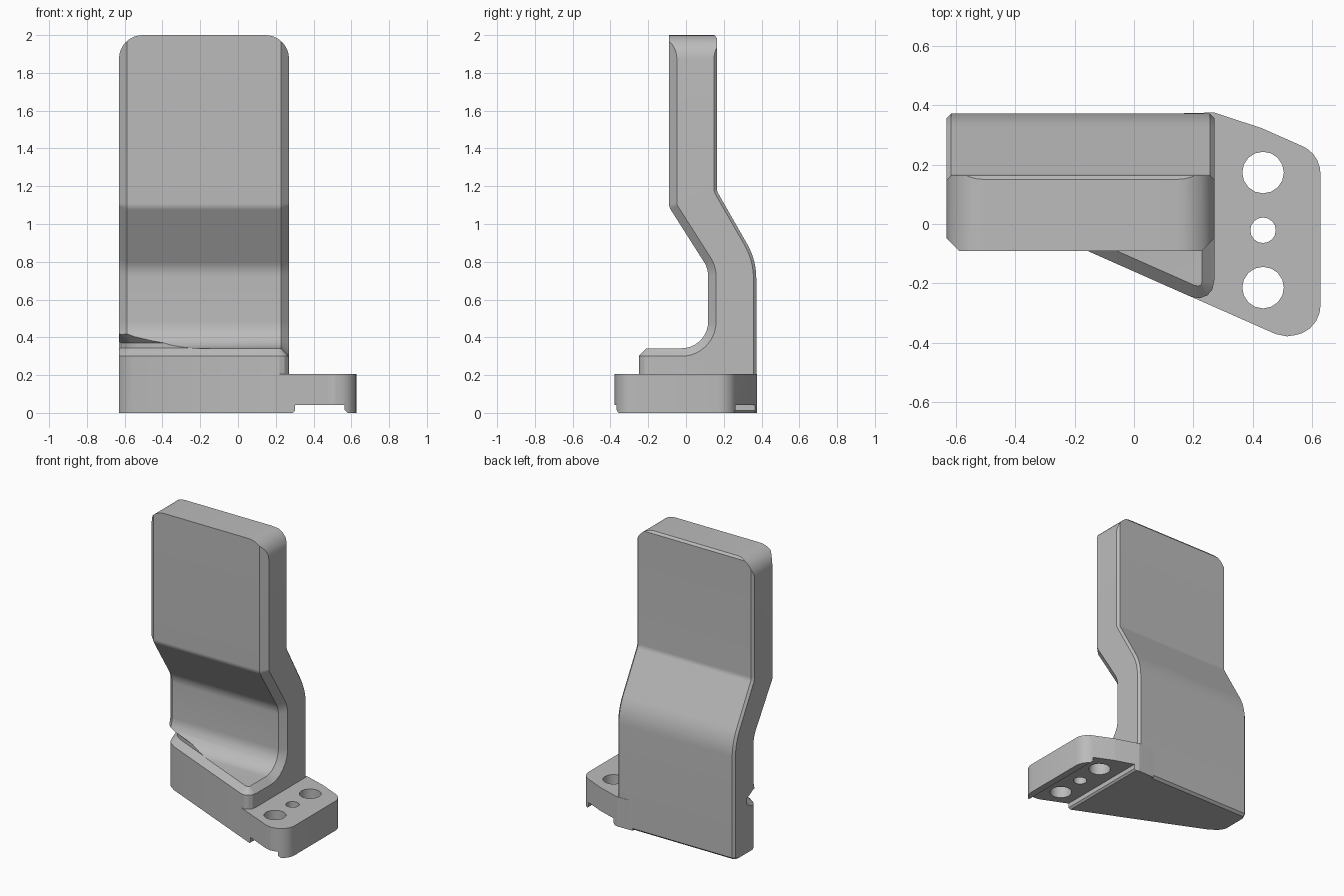
import bpy, math
from mathutils import Vector

if "Cube" in bpy.data.objects:
    bpy.data.objects.remove(bpy.data.objects["Cube"], do_unlink=True)

grey = bpy.data.materials.new("plain grey")
grey.use_nodes = True
COLOUR = (0.5, 0.5, 0.5, 1)
grey.diffuse_color = COLOUR
grey.node_tree.nodes["Principled BSDF"].inputs["Base Color"].default_value = COLOUR


def arc(cx, cy, r, start, end, steps=8):
    """Points on an arc, angles in degrees."""
    angles = [math.radians(start + (end - start) * i / steps) for i in range(steps + 1)]
    return [(cx + r * math.cos(a), cy + r * math.sin(a)) for a in angles]


def rounded(points, radii, steps=6):
    """Round each corner of an open path that has a radius."""
    out = [points[0]]
    for p, c, n, r in zip(points, points[1:], points[2:], radii):
        p, c, n = Vector(p), Vector(c), Vector(n)
        u, v = (p - c).normalized(), (n - c).normalized()
        half = u.angle(v) / 2
        reach = r / math.tan(half)
        a, b = c + u * reach, c + v * reach
        centre = c + (u + v).normalized() * (r / math.sin(half))
        for i in range(steps + 1):
            ray = (a.lerp(b, i / steps) - centre).normalized()
            out.append(tuple(centre + ray * r))
    return out + [points[-1]]


def inset(points, amounts):
    """Move each edge of a counter-clockwise polygon inwards by its own amount."""
    pts = [Vector(p) for p in points]
    lines = []
    for i, p in enumerate(pts):
        d = (pts[(i + 1) % len(pts)] - p).normalized()
        lines.append((p + Vector((-d.y, d.x)) * amounts[i], d))
    out = []
    for i in range(len(pts)):
        (p, d), (q, e) = lines[i - 1], lines[i]
        cross = d.x * e.y - d.y * e.x
        if abs(cross) < 1e-4:
            out.append(tuple(q))
        else:
            w = q - p
            out.append(tuple(p + d * ((w.x * e.y - w.y * e.x) / cross)))
    return out


def loft(name, layers, place):
    """Skin matching polygons; each layer is (level, points)."""
    n = len(layers[0][1])
    verts = [place(a, b, level) for level, pts in layers for a, b in pts]
    faces = [list(range(n))[::-1], list(range(len(verts) - n, len(verts)))]
    for k in range(len(layers) - 1):
        for i in range(n):
            j = (i + 1) % n
            faces.append([k * n + i, k * n + j, k * n + n + j, k * n + n + i])
    mesh = bpy.data.meshes.new(name)
    mesh.from_pydata(verts, [], faces)
    obj = bpy.data.objects.new(name, mesh)
    bpy.context.collection.objects.link(obj)
    mesh.materials.append(grey)
    select(obj)
    bpy.ops.object.mode_set(mode="EDIT")
    bpy.ops.mesh.select_all(action="SELECT")
    bpy.ops.mesh.normals_make_consistent(inside=False)
    bpy.ops.object.mode_set(mode="OBJECT")
    return obj


def select(obj):
    bpy.ops.object.select_all(action="DESELECT")
    obj.select_set(True)
    bpy.context.view_layer.objects.active = obj


def cut(obj, cutter):
    mod = obj.modifiers.new("cut", "BOOLEAN")
    mod.operation, mod.solver, mod.object = "DIFFERENCE", "EXACT", cutter
    select(obj)
    bpy.ops.object.modifier_apply(modifier=mod.name)
    bpy.data.objects.remove(cutter, do_unlink=True)


def smooth(obj):
    select(obj)
    bpy.ops.object.shade_smooth_by_angle(angle=math.radians(25))


along_x = lambda a, b, level: (level, a, b)
along_y = lambda a, b, level: (a, level, b)
along_z = lambda a, b, level: (a, b, level)

# Cranked upright with its foot, swept sideways with chamfered long edges
back = [(0.355, 0), (0.372, 0.015)]
back += rounded([(0.372, 0.1), (0.372, 0.81), (0.163, 1.175), (0.163, 1.9)], [0.36, 0.06])
back += [(0.163, 1.985), (0.15, 2)]
front = rounded([(-0.09, 2), (-0.09, 1.09), (0.117, 0.765), (0.117, 0.342), (-0.4, 0.342)],
                [0.06, 0.14, 0.14], 8)
profile = [(-0.4, 0)] + back + front


def section(back_in, front_in):
    amounts = [0] + [back_in] * (len(back) - 1) + [0] + [front_in] * (len(front) - 1) + [0]
    return inset(profile, amounts)


MID, HALF = -0.18, 0.45
steps = [(HALF, 0.015, 0.042), (HALF - 0.015, 0, 0.027), (HALF - 0.042, 0, 0)]
layers = [(MID - d, section(b, f)) for d, b, f in steps]
layers += [(MID + d, section(b, f)) for d, b, f in reversed(steps)]
upright = loft("upright_bracket", layers, along_x)

# Slanted front of the foot with a chamfered upper rim
path = [(-0.67, 0.23), (-0.628, 0.165), (-0.615, 0.135), (-0.59, 0.112), (-0.55, 0.084),
        (0.19, -0.244), (0.22, -0.25), (0.247, -0.24), (0.264, -0.22), (0.27, -0.19),
        (0.275, -0.1)]
outside = [(0.6, -0.1), (0.6, -0.7), (-0.9, -0.7), (-0.9, 0.23)]
ring = (path + outside)[::-1]
rim = []
for z, d in [(-0.1, 0), (0.302, 0), (0.344, 0.042), (0.37, 0.042), (0.46, -0.05)]:
    edges = [0] * len(outside) + [-d] * (len(path) - 1) + [0]
    rim.append((z, inset(ring, edges)))
cut(upright, loft("foot_cutter", rim, along_z))

# Rounded top corners
for side in (-1, 1):
    r = 0.125
    corner = arc(HALF - r, 2 - r, r, 0, 90) + [(HALF - r, 2.1), (HALF + 0.1, 2.1), (HALF + 0.1, 2 - r)]
    corner = [(MID + side * a, b) for a, b in corner]
    cut(upright, loft("corner_cutter", [(-0.5, corner), (0.5, corner)], along_y))
smooth(upright)

# Side mounting flange
outline = rounded([(0.15, -0.226), (0.476, -0.37), (0.515, -0.378), (0.627, -0.36), (0.627, 0.235),
                   (0.43, 0.322), (0.27, 0.375), (0.15, 0.372)],
                  [0.04, 0.02, 0.1, 0.1, 0.1, 0.02], 5)
flange = loft("mounting_flange", [(0, outline), (0.205, outline)], along_z)

# Groove along the underside
groove = [(0.28, -0.01), (0.302, 0.012), (0.302, 0.043), (0.563, 0.043), (0.563, 0.018), (0.59, -0.01)]
cut(flange, loft("groove_cutter", [(-0.6, groove), (0.6, groove)], along_y))

# Bolt holes and central pin hole
for y, r in [(0.173, 0.07), (-0.021, 0.043), (-0.214, 0.07)]:
    hole = arc(0.434, y, r, 0, 360, 16)[:-1]
    cut(flange, loft("hole_cutter", [(-0.2, hole), (0.4, hole)], along_z))
smooth(flange)
